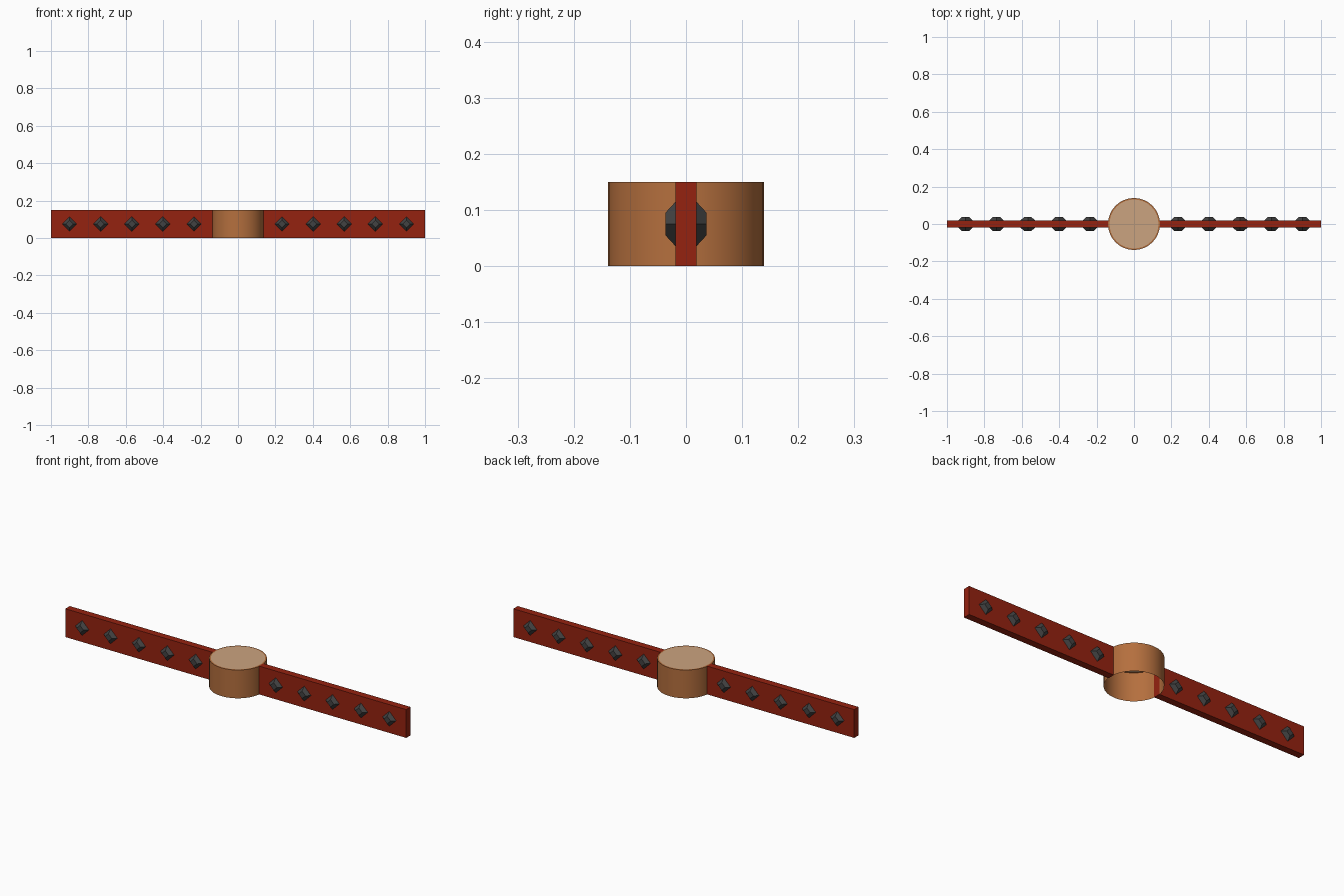
import bpy, bmesh, math
from mathutils import Matrix

if "Cube" in bpy.data.objects:
    bpy.data.objects.remove(bpy.data.objects["Cube"])

H = 0.15          # strap and drum height
T = 0.0185        # half thickness of the strap


def material(name, rgb):
    m = bpy.data.materials.new(name)
    m.diffuse_color = (*rgb, 1)
    m.use_nodes = True
    m.node_tree.nodes["Principled BSDF"].inputs["Base Color"].default_value = m.diffuse_color
    return m


red = material("red strap", (0.30, 0.016, 0.005))
brown = material("brown wood", (0.46, 0.16, 0.048))
tan = material("pale tan skin", (0.60, 0.37, 0.215))
dark = material("dark metal", (0.055, 0.055, 0.055))


def finish(name, bm, *mats):
    mesh = bpy.data.meshes.new(name)
    bm.to_mesh(mesh)
    bm.free()
    for m in mats:
        mesh.materials.append(m)
    ob = bpy.data.objects.new(name, mesh)
    bpy.context.collection.objects.link(ob)
    return ob


# Central drum: thin wall, open underneath, pale inset top
bm = bmesh.new()
bmesh.ops.create_cone(bm, cap_ends=True, segments=32, radius1=0.139, radius2=0.139,
                      depth=H, matrix=Matrix.Translation((0, 0, H / 2)))
bmesh.ops.delete(bm, geom=[f for f in bm.faces if f.normal.z < -0.9], context='FACES_ONLY')
top = [f for f in bm.faces if f.normal.z > 0.9]
bmesh.ops.inset_region(bm, faces=top, thickness=0.008)
for f in top:
    f.material_index = 1
for f in bm.faces:
    f.smooth = abs(f.normal.z) < 0.5
for e in bm.edges:
    if any(abs(f.normal.z) > 0.5 for f in e.link_faces):
        e.smooth = False
finish("drum", bm, brown, tan)

for side, label in ((-1, "left"), (1, "right")):
    # Flat strap ending at the drum wall
    x0, x1 = 0.136, 1.0
    bm = bmesh.new()
    bmesh.ops.create_cube(bm, size=1, matrix=Matrix.Translation((side * (x0 + x1) / 2, 0, H / 2))
                          @ Matrix.Diagonal((x1 - x0, 2 * T, H, 1)))
    finish(label + "_strap", bm, red)

    # Diamond studs with blunt tips on both faces of the strap
    for i in range(5):
        bm = bmesh.new()
        for face in (-1, 1):
            place = (Matrix.Translation((side * (0.235 + i * 0.1665), face * (T + 0.009), H / 2))
                     @ Matrix.Rotation(-face * math.pi / 2, 4, 'X'))
            bmesh.ops.create_cone(bm, cap_ends=True, segments=4, radius1=0.040,
                                  radius2=0.020, depth=0.0185, matrix=place)
        finish(f"{label}_stud_{i + 1}", bm, dark)
